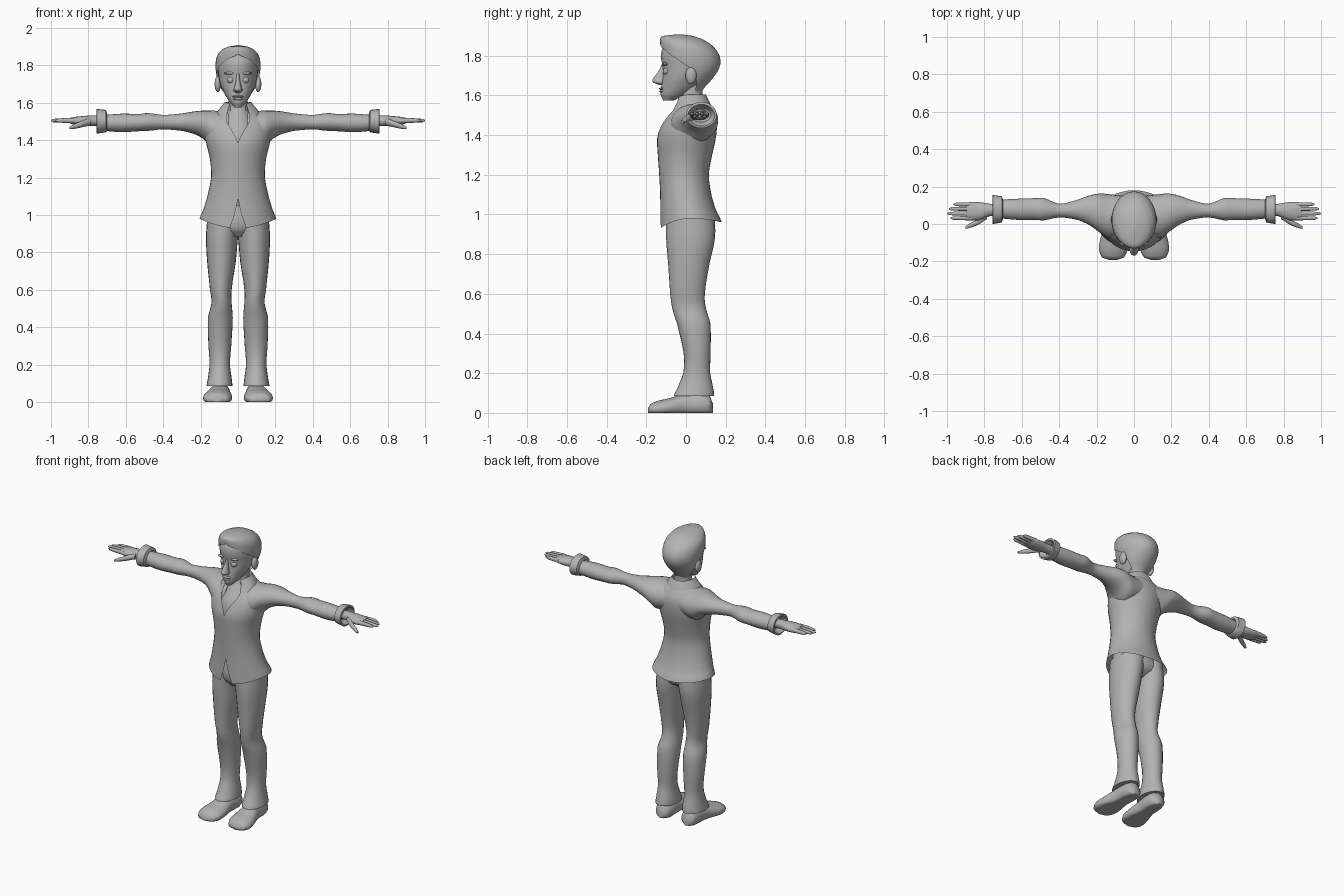
import bpy, bmesh, math
from mathutils import Vector

GREY = bpy.data.materials.new("plain grey")
GREY.diffuse_color = (0.45, 0.45, 0.45, 1)


def finish(name, bm, mirror=False, angle=50):
    me = bpy.data.meshes.new(name)
    bm.to_mesh(me)
    bm.free()
    ob = bpy.data.objects.new(name, me)
    bpy.context.collection.objects.link(ob)
    me.materials.append(GREY)
    bpy.ops.object.select_all(action='DESELECT')
    ob.select_set(True)
    bpy.context.view_layer.objects.active = ob
    bpy.ops.object.shade_smooth_by_angle(angle=math.radians(angle))
    if mirror:
        ob.modifiers.new("mirror", 'MIRROR')
    return ob


def spline(rows, steps):
    """Catmull-Rom interpolation of whole rows."""
    rows = [tuple(r) + (0,) * (8 - len(r)) for r in rows]
    out = []
    for i in range(len(rows) - 1):
        p0, p1, p2 = rows[max(i - 1, 0)], rows[i], rows[i + 1]
        p3 = rows[min(i + 2, len(rows) - 1)]
        for s in range(steps):
            t = s / steps
            out.append([b + 0.5 * t * (c - a + t * (2*a - 5*b + 4*c - d + t * (3*(b - c) + d - a)))
                        for a, b, c, d in zip(p0, p1, p2, p3)])
            out[-1][0] = p1[0] + t * (p2[0] - p1[0])
    return out + [list(rows[-1])]


def loft(name, axis, rows, caps="bt", n=24, steps=3, mirror=False, floor=None):
    """Row: position, u min, u max, v min, v max, front opening (deg), front shift, back shift."""
    bm = bmesh.new()
    rings = []
    for t, u0, u1, v0, v1, gap, front, back in spline(rows, steps):
        a0 = math.radians(max(gap, 0))
        ring = []
        for k in range(n + 1):
            a = a0 + (2 * math.pi - 2 * a0) * k / n
            c = math.cos(a)
            u = (u0 + u1) / 2 + (u1 - u0) / 2 * math.sin(a)
            v = (v0 + v1) / 2 - (v1 - v0) / 2 * c
            w = t + (front if c > 0 else back) * c * c
            p = {'x': (w, u, v), 'y': (u, w, v), 'z': (u, v, w)}[axis]
            if floor is not None:
                p = (p[0], p[1], max(p[2], floor))
            ring.append(bm.verts.new(p))
        rings.append(ring)
    for r, s in zip(rings, rings[1:]):
        for k in range(n):
            bm.faces.new((r[k], r[k + 1], s[k + 1], s[k]))
    if "b" in caps:
        bm.faces.new(rings[0][n - 1::-1])
    if "t" in caps:
        bm.faces.new(rings[-1][:n])
    bmesh.ops.remove_doubles(bm, verts=bm.verts, dist=0.0002)
    if caps == "bt":
        bmesh.ops.recalc_face_normals(bm, faces=bm.faces)
    return finish(name, bm, mirror)


def ball(name, centre, size, mirror=False):
    bm = bmesh.new()
    bmesh.ops.create_uvsphere(bm, u_segments=16, v_segments=10, radius=1)
    for v in bm.verts:
        v.co = Vector([c + s * q for c, s, q in zip(centre, size, v.co)])
    return finish(name, bm, mirror)


# jacket body: slit at the hem, open V at the neck
loft("jacket", 'z', [
    (0.98, -.205, .205, -.13, .18, 12, -.05, -.02),
    (1.03, -.185, .185, -.13, .152, 6, -.03, -.01),
    (1.09, -.166, .166, -.13, .13),
    (1.20, -.144, .144, -.135, .115),
    (1.30, -.15, .15, -.142, .132),
    (1.385, -.17, .17, -.145, .15),
    (1.45, -.18, .18, -.125, .156, 10),
    (1.50, -.175, .175, -.095, .15, 20),
    (1.55, -.12, .12, -.05, .125, 33),
    (1.575, -.07, .07, -.02, .10, 45)], caps="", n=36)

# sleeves flaring into the shoulders
loft("sleeve", 'x', [
    (.05, -.07, .15, 1.38, 1.555),
    (.14, -.075, .16, 1.365, 1.558),
    (.19, -.04, .162, 1.41, 1.558),
    (.24, -.005, .152, 1.435, 1.553),
    (.30, .022, .13, 1.45, 1.543),
    (.40, .035, .108, 1.458, 1.535),
    (.48, .02, .138, 1.45, 1.545),
    (.53, .022, .138, 1.448, 1.54),
    (.62, .022, .135, 1.443, 1.542),
    (.72, .03, .13, 1.45, 1.535)], mirror=True)

# turned-back cuffs
loft("cuff", 'x', [
    (.70, .03, .13, 1.45, 1.545),
    (.707, .008, .148, 1.442, 1.562),
    (.755, .0, .155, 1.435, 1.567),
    (.757, .01, .145, 1.445, 1.555),
    (.72, .03, .125, 1.465, 1.535)], caps="", steps=1, mirror=True)

# hands
loft("palm", 'x', [
    (.70, .045, .105, 1.475, 1.53),
    (.77, .042, .108, 1.475, 1.533),
    (.82, .022, .116, 1.475, 1.53),
    (.87, .018, .118, 1.48, 1.525),
    (.895, .024, .114, 1.488, 1.52)], n=16, mirror=True)
for label, y, tip in (("little", .105, .965), ("ring", .081, .99),
                      ("middle", .056, 1.0), ("index", .031, .98)):
    loft(label + "_finger", 'x', [
        (.865, y - .012, y + .012, 1.49, 1.519),
        (.93, y - .011, y + .011, 1.493, 1.518),
        (tip - .012, y - .009, y + .009, 1.496, 1.514),
        (tip, y - .003, y + .003, 1.502, 1.508)], n=10, steps=2, mirror=True)
loft("thumb", 'x', [
    (.785, .025, .075, 1.478, 1.52),
    (.83, -.003, .032, 1.47, 1.505),
    (.88, -.022, .003, 1.46, 1.485),
    (.902, -.026, -.012, 1.459, 1.472)], n=10, mirror=True)

# trousers
loft("pelvis", 'z', [
    (.885, -.06, .06, -.06, .08),
    (.92, -.14, .14, -.09, .13),
    (.98, -.166, .166, -.10, .14),
    (1.05, -.15, .15, -.09, .12)])
loft("trouser_leg", 'z', [
    (.085, .03, .168, -.062, .142),
    (.12, .033, .162, -.045, .138),
    (.20, .043, .152, -.014, .122),
    (.30, .036, .158, -.012, .124),
    (.45, .028, .161, -.045, .123),
    (.53, .034, .142, -.07, .10),
    (.60, .034, .150, -.08, .095),
    (.75, .012, .165, -.09, .118),
    (.88, .0, .171, -.10, .146),
    (.99, -.02, .165, -.10, .145)], mirror=True)

# shoes, flattened on the floor
loft("shoe", 'y', [
    (-.192, .09, .135, .0, .025),
    (-.18, .055, .17, -.012, .045),
    (-.14, .034, .187, -.02, .062),
    (-.08, .032, .18, -.02, .075),
    (0, .042, .155, -.02, .10),
    (.08, .04, .15, -.02, .10),
    (.12, .05, .14, -.01, .085),
    (.135, .075, .115, .0, .05)], mirror=True, floor=0)

# neck and bare chest
loft("neck", 'z', [
    (1.33, -.10, .10, -.12, .08),
    (1.45, -.10, .10, -.108, .10),
    (1.52, -.075, .075, -.06, .09),
    (1.57, -.054, .054, -.03, .082),
    (1.68, -.052, .052, -.03, .085)])

# shirt collar with long front points
loft("collar", 'z', [
    (1.56, -.066, .066, -.045, .092, 35),
    (1.605, -.07, .07, -.05, .10, 38, -.015),
    (1.575, -.095, .095, -.075, .115, 38, -.05),
    (1.545, -.115, .115, -.105, .128, 33, -.09)], caps="", steps=2)

# head
loft("face", 'z', [
    (1.575, -.018, .018, -.115, -.06),
    (1.60, -.042, .042, -.127, .0),
    (1.63, -.062, .062, -.126, .05),
    (1.68, -.088, .088, -.12, .10),
    (1.74, -.104, .104, -.118, .15),
    (1.80, -.108, .108, -.126, .15),
    (1.85, -.09, .09, -.112, .10),
    (1.87, -.03, .03, -.06, .04)])
loft("hair", 'z', [
    (1.62, -.06, .06, -.05, .08, 118),
    (1.68, -.096, .096, -.08, .13, 104),
    (1.74, -.114, .114, -.11, .168, 85),
    (1.79, -.12, .12, -.127, .172, 58),
    (1.83, -.118, .118, -.128, .152, 32),
    (1.86, -.108, .108, -.13, .122),
    (1.885, -.085, .085, -.13, .08),
    (1.90, -.052, .052, -.115, .035),
    (1.908, -.01, .01, -.05, -.02)], caps="t", n=32)
loft("nose", 'z', [
    (1.652, -.012, .012, -.135, -.10),
    (1.665, -.025, .025, -.165, -.10),
    (1.68, -.02, .02, -.168, -.10),
    (1.72, -.011, .011, -.14, -.10),
    (1.755, -.008, .008, -.124, -.10)], n=12)
ball("eye", (.038, -.096, 1.722), (.022, .02, .019), True)
ball("brow", (.042, -.105, 1.758), (.032, .014, .008), True)
ball("upper_lip", (0, -.122, 1.634), (.03, .014, .007))
ball("lower_lip", (0, -.12, 1.621), (.025, .015, .008))
ball("ear", (.108, .025, 1.70), (.017, .028, .043), True)
